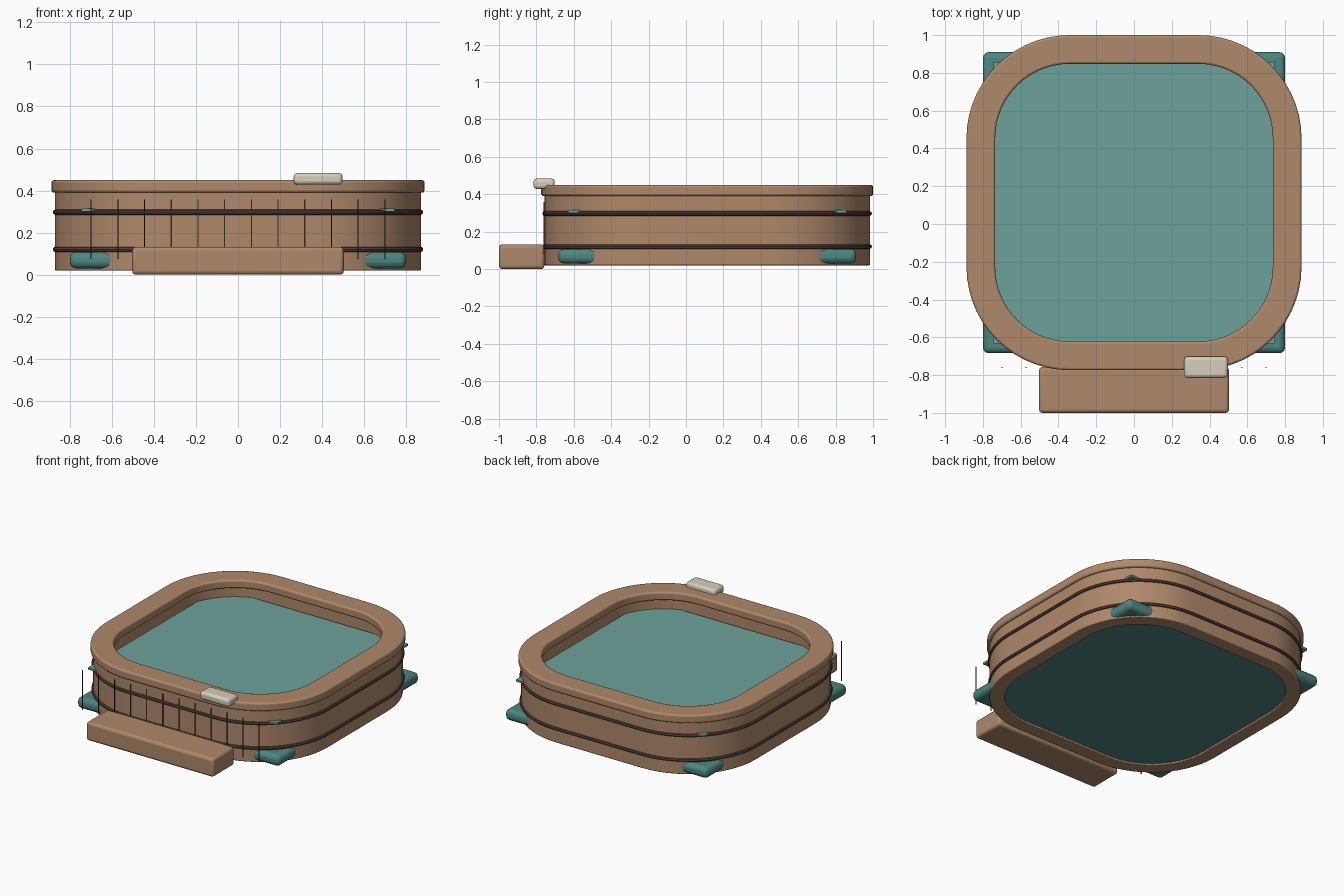
import bpy, bmesh, math

if "Cube" in bpy.data.objects:
    bpy.data.objects.remove(bpy.data.objects["Cube"])

CY = 0.113       # tub centre in y
STRAIGHT = 0.34  # half length of the straight wall sections


def material(name, rgb):
    m = bpy.data.materials.new(name)
    m.diffuse_color = (*rgb, 1)
    m.use_nodes = True
    m.node_tree.nodes["Principled BSDF"].inputs["Base Color"].default_value = m.diffuse_color
    return m


WOOD = material("wood", (0.43, 0.25, 0.145))
DARK = material("dark_wood", (0.10, 0.055, 0.04))
BLACK = material("seam_black", (0.03, 0.025, 0.02))
TEAL = material("teal_liner", (0.075, 0.24, 0.22))
WATER = material("water", (0.15, 0.36, 0.32))
CREAM = material("cream", (0.68, 0.62, 0.50))


def finish(name, bm, mat, bevel=0.0, segs=3):
    bmesh.ops.recalc_face_normals(bm, faces=bm.faces)
    me = bpy.data.meshes.new(name)
    bm.to_mesh(me)
    bm.free()
    ob = bpy.data.objects.new(name, me)
    bpy.context.collection.objects.link(ob)
    me.materials.append(mat)
    if bevel:
        b = ob.modifiers.new("bevel", "BEVEL")
        b.width, b.segments, b.limit_method = bevel, segs, "ANGLE"
        b.angle_limit = math.radians(50)
    bpy.ops.object.select_all(action="DESELECT")
    bpy.context.view_layer.objects.active = ob
    ob.select_set(True)
    bpy.ops.object.shade_smooth_by_angle(angle=math.radians(35))
    return ob


def box(name, x, y, z, mat, bevel=0.0):
    bm = bmesh.new()
    bmesh.ops.create_cube(bm, size=1)
    for v in bm.verts:
        for i, (a, b) in enumerate((x, y, z)):
            v.co[i] = (a + b) / 2 + v.co[i] * (b - a)
    return finish(name, bm, mat, bevel)


def ring(name, profile, mat, bevel=0.0, n=14):
    """Sweep a closed (half_width, z) profile around a rounded square."""
    bm = bmesh.new()
    loops = []
    for half, z in profile:
        r, loop = half - STRAIGHT, []
        for c in range(4):
            mid = math.pi / 4 + c * math.pi / 2
            cx = STRAIGHT * math.copysign(1, math.cos(mid))
            cy = STRAIGHT * math.copysign(1, math.sin(mid))
            for i in range(n + 1):
                a = (c + i / n) * math.pi / 2
                loop.append(bm.verts.new((cx + r * math.cos(a), CY + cy + r * math.sin(a), z)))
        loops.append(loop)
    for k, la in enumerate(loops):
        lb = loops[(k + 1) % len(loops)]
        for i in range(len(la)):
            j = (i + 1) % len(la)
            bm.faces.new((la[i], la[j], lb[j], lb[i]))
    return finish(name, bm, mat, bevel)


def rect(inner, outer, z0, z1):
    return [(outer, z0), (outer, z1), (inner, z1), (inner, z0)]


# tub wall and top rim
ring("tub_wall", rect(0.77, 0.87, 0.02, 0.40), WOOD, 0.005)
ring("top_rim", rect(0.735, 0.887, 0.39, 0.45), WOOD, 0.012)

# round bands around the wall
for name, z in (("lower_band", 0.12), ("upper_band", 0.297)):
    ring(name, [(0.868 + 0.013 * math.cos(t * math.pi / 4), z + 0.013 * math.sin(t * math.pi / 4))
                for t in range(8)], DARK)

# floor liner and water surface, both square with corners showing outside
box("floor_liner", (-0.80, 0.80), (CY - 0.797, CY + 0.797), (0.03, 0.108), TEAL, 0.03)
box("water_surface", (-0.745, 0.745), (CY - 0.745, CY + 0.745), (0.301, 0.315), WATER)

# thin seams between the front boards
for i in range(12):
    x = -0.6985 + i * 0.127
    box(f"front_seam_{i + 1}", (x - 0.0025, x + 0.0025), (-0.762, -0.756), (0.075, 0.358), BLACK)

# entry step and control panel
box("entry_step", (-0.503, 0.503), (-1.0, -0.757), (0.0, 0.132), WOOD, 0.018)
box("control_panel", (0.265, 0.497), (-0.815, -0.702), (0.428, 0.484), CREAM, 0.018)
